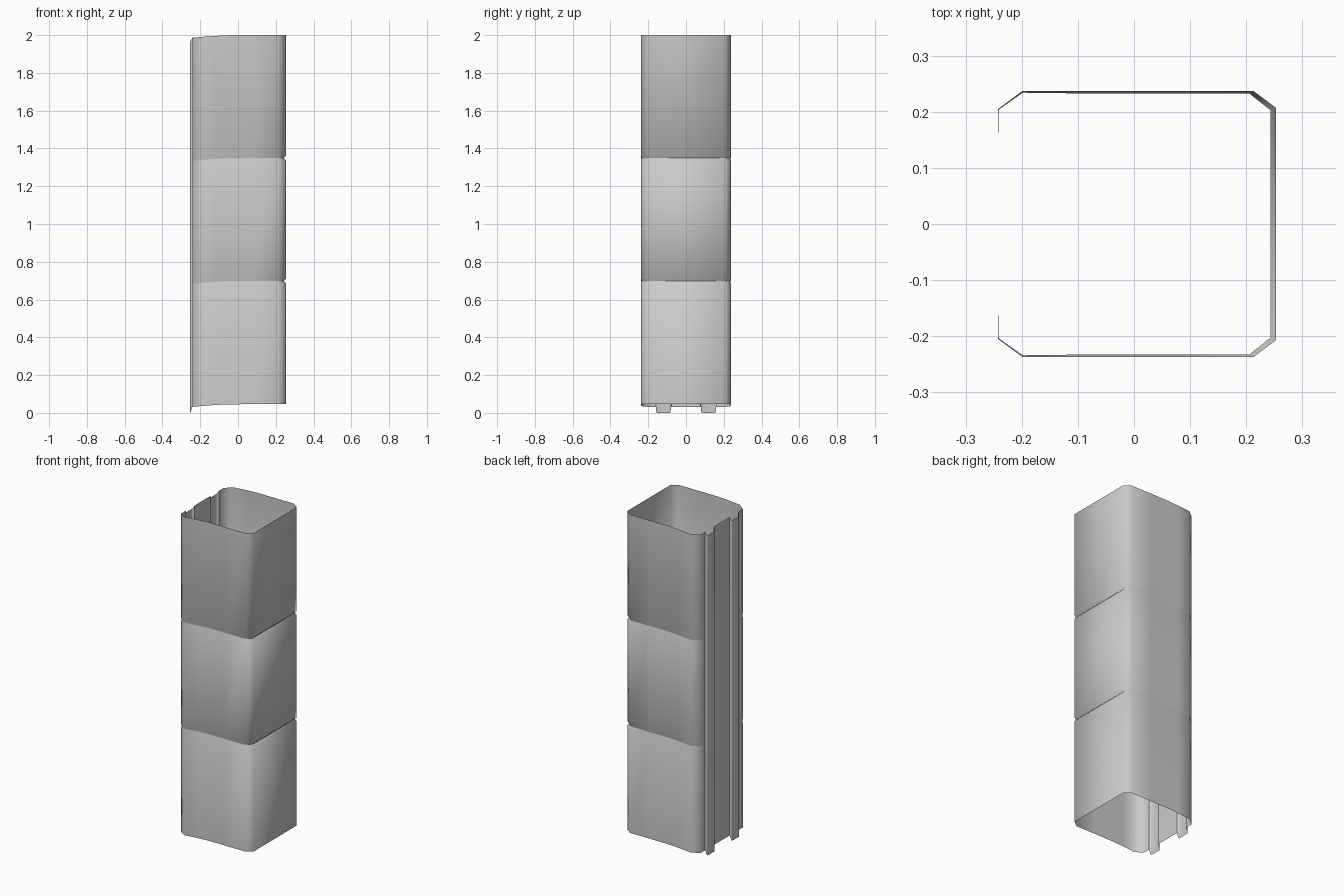
import bpy, bmesh, math

if "Cube" in bpy.data.objects:
    bpy.data.objects.remove(bpy.data.objects["Cube"])

# Half cross-section (y > 0): x, y, groove inset x, groove inset y, rib amount (0..1)
half = [
    (0.253, 0.207, -0.010, -0.004, 0),
    (0.213, 0.237, -0.008, -0.004, 0),
    (0.080, 0.237, 0, -0.004, 0),
    (-0.050, 0.237, 0, -0.004, 0),
    (-0.120, 0.237, 0, -0.004, 0),
    (-0.199, 0.237, 0.001, -0.003, 0),
    (-0.242, 0.205, 0.001, -0.001, 0),
    # outward rib on the joint side
    (-0.242, 0.160, 0, 0, 0),
    (-0.250, 0.159, 0, 0, 0.75),
    (-0.254, 0.153, 0, 0, 1),
    (-0.254, 0.085, 0, 0, 1),
    (-0.250, 0.080, 0, 0, 0.75),
    (-0.242, 0.078, 0, 0, 0),
]
profile = half + [(x, -y, ix, -iy, r) for x, y, ix, iy, r in reversed(half)]

BOTTOM, TOP, GROOVES, G = 0.046, 2.0, (0.698, 1.349), 0.011


def drop(x):
    """Sections dip gently toward the joint side."""
    t = min(1, max(0, (-0.03 - x) / 0.212))
    return -0.014 * t ** 1.4


# Rows of (height, groove amount, rib drop at this row)
rows = [(BOTTOM, 0, -0.032)]
for g in GROOVES:
    rows += [(g - G, 0, 0), (g - 0.002, 1, 0), (g + 0.002, 1, 0), (g + G, 0, 0)]
rows.append((TOP, 0, -0.020))

# Thin open shell lofted through the rows
bm = bmesh.new()
rings = []
for z, k, rib_drop in rows:
    rings.append([bm.verts.new((x + ix * k, y + iy * k, z + drop(x) + rib_drop * r))
                  for x, y, ix, iy, r in profile])
n = len(profile)
for a, b in zip(rings, rings[1:]):
    for i in range(n):
        j = (i + 1) % n
        bm.faces.new((a[i], a[j], b[j], b[i]))
mesh = bpy.data.meshes.new("column_shell")
bm.to_mesh(mesh)
bm.free()
shell = bpy.data.objects.new("column_shell", mesh)
bpy.context.collection.objects.link(shell)

# Smooth rounded corners, crisp rib sides
bpy.context.view_layer.objects.active = shell
shell.select_set(True)
bpy.ops.object.shade_smooth_by_angle(angle=math.radians(57))
